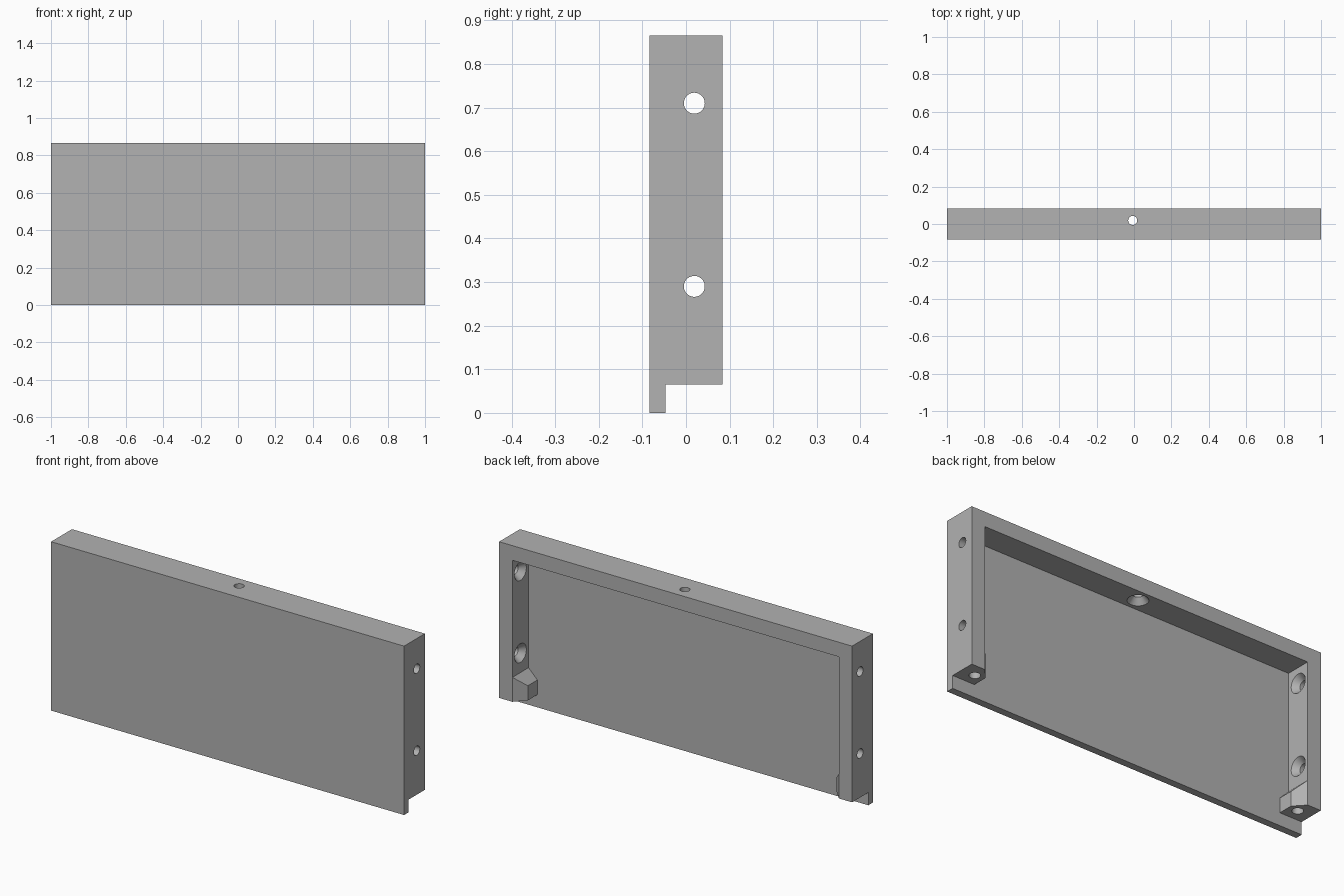
import bpy, bmesh, math
from mathutils import Matrix, Vector

default = bpy.data.objects.get("Cube")
if default:
    bpy.data.objects.remove(default, do_unlink=True)

grey = bpy.data.materials.new("plain grey")
grey.use_nodes = True
colour = (0.445, 0.445, 0.445, 1)
grey.diffuse_color = colour
grey.node_tree.nodes["Principled BSDF"].inputs["Base Color"].default_value = colour

FRONT, BACK, PLATE = -0.084, 0.084, -0.047
TOP, FOOT, WALL = 0.865, 0.065, 0.075
INNER = 1 - WALL


def finish(name, bm):
    bmesh.ops.recalc_face_normals(bm, faces=bm.faces)
    mesh = bpy.data.meshes.new(name)
    bm.to_mesh(mesh)
    bm.free()
    mesh.materials.append(grey)
    obj = bpy.data.objects.new(name, mesh)
    bpy.context.collection.objects.link(obj)
    return obj


def box(name, low, high):
    low, high = Vector(low), Vector(high)
    bm = bmesh.new()
    place = Matrix.Translation((low + high) / 2) @ Matrix.Diagonal((*(high - low), 1))
    bmesh.ops.create_cube(bm, size=1, matrix=place)
    return finish(name, bm)


def lathe(name, profile, origin, direction, sides=40):
    """Closed round cutter: (radius, depth) points along a direction."""
    bm = bmesh.new()
    rings = [[bm.verts.new((r * math.cos(a), r * math.sin(a), d))
              for a in (math.tau * i / sides for i in range(sides))] for r, d in profile]
    for lower, upper in zip(rings, rings[1:]):
        for i in range(sides):
            j = (i + 1) % sides
            bm.faces.new((lower[i], lower[j], upper[j], upper[i]))
    bm.faces.new(rings[0])
    bm.faces.new(rings[-1])
    turn = Vector(direction).to_track_quat('Z', 'Y').to_matrix().to_4x4()
    bm.transform(Matrix.Translation(origin) @ turn)
    return finish(name, bm)


def corner_block(side):
    """Chamfered block with a sloping top, sunk into wall and plate."""
    outline = [(0.875, -0.06), (0.875, 0.03), (INNER, BACK), (0.96, 0.06), (0.96, -0.06)]
    bm = bmesh.new()
    base = [bm.verts.new((side * x, y, 0.03)) for x, y in outline]
    cap = [bm.verts.new((side * x, y, 0.19 + x - INNER)) for x, y in outline]
    bm.faces.new(base)
    bm.faces.new(cap)
    for i in range(len(base)):
        j = (i + 1) % len(base)
        bm.faces.new((base[i], base[j], cap[j], cap[i]))
    return finish("corner_block", bm)


def combine(target, tool, operation):
    mod = target.modifiers.new(operation.lower(), 'BOOLEAN')
    mod.operation, mod.object, mod.solver = operation, tool, 'EXACT'
    bpy.context.view_layer.objects.active = target
    bpy.ops.object.modifier_apply(modifier=mod.name)
    bpy.data.objects.remove(tool, do_unlink=True)


# Panel: solid slab hollowed from the back
panel = box("framed_panel", (-1, FRONT, 0), (1, BACK, TOP))
combine(panel, box("cavity", (-INNER, PLATE, -1), (INNER, 1, TOP - WALL)), 'DIFFERENCE')

# Blocks in the lower corners, then the step that leaves the front lip
for side in (-1, 1):
    combine(panel, corner_block(side), 'UNION')
combine(panel, box("step", (-2, PLATE, -1), (2, 1, FOOT)), 'DIFFERENCE')

# Countersunk screw holes through side walls and top, blind holes underneath
screw = [(0.024, -0.05), (0.024, 0.045), (0.048, WALL), (0.048, 0.1)]
blind = [(0.026, -0.05), (0.026, 0.09)]
for side in (-1, 1):
    for z in (0.29, 0.71):
        combine(panel, lathe("hole", screw, (side, 0.019, z), (-side, 0, 0)), 'DIFFERENCE')
    combine(panel, lathe("hole", blind, (side * INNER, 0.015, FOOT), (0, 0, 1)), 'DIFFERENCE')
combine(panel, lathe("hole", screw, (-0.007, 0.019, TOP), (0, 0, -1)), 'DIFFERENCE')

# Smooth hole walls, crisp edges
bpy.ops.object.select_all(action='DESELECT')
panel.select_set(True)
bpy.context.view_layer.objects.active = panel
bpy.ops.object.shade_smooth_by_angle(angle=math.radians(30))
